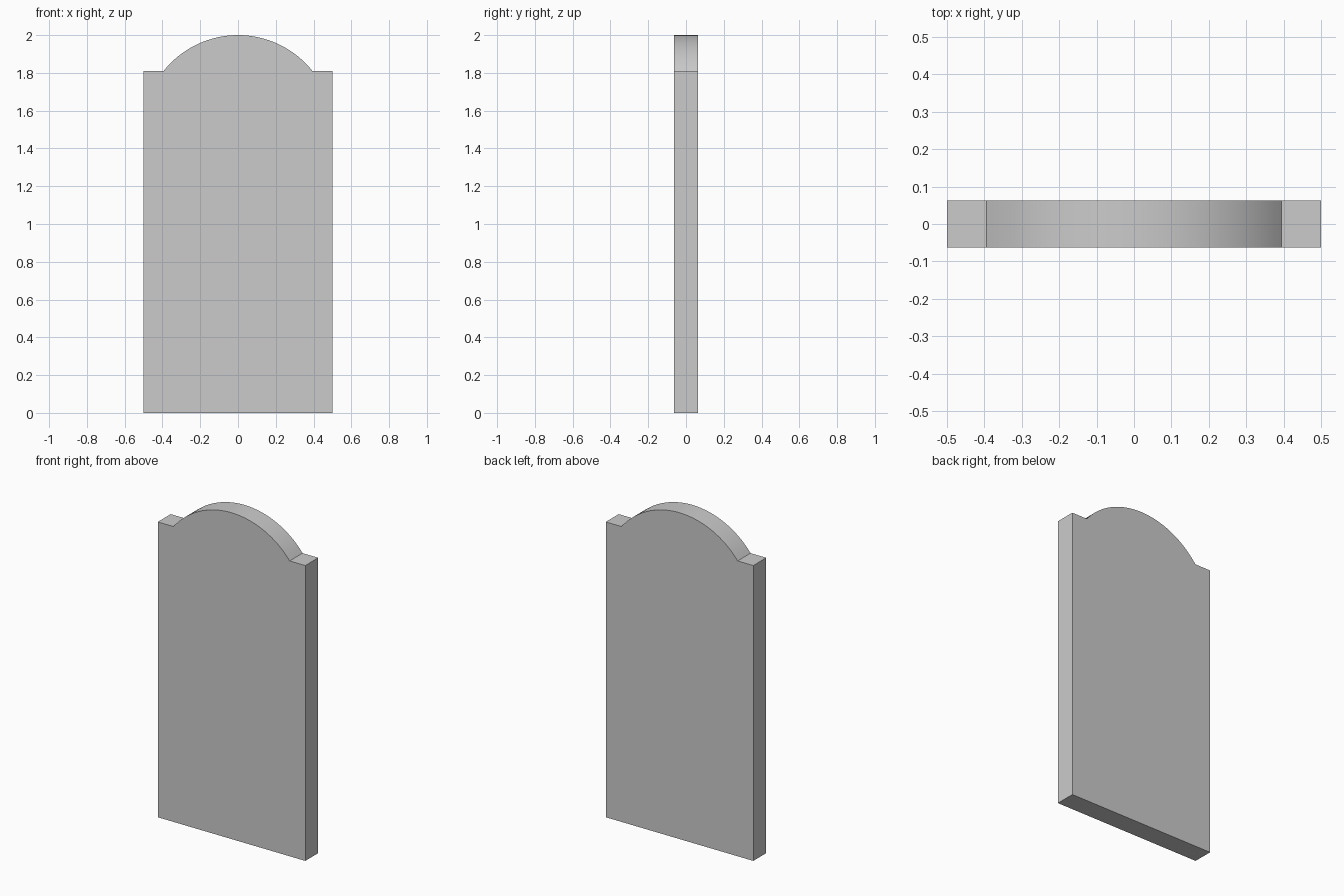
import bpy, bmesh, math

if "Cube" in bpy.data.objects:
    bpy.data.objects.remove(bpy.data.objects["Cube"])

HALF_W, HALF_D = 0.5, 0.0625
SHOULDER, TOP, ARC_HALF = 1.81, 2.0, 0.394
SEGMENTS = 32

# Front outline: straight sides, flat shoulders and a circular crown
rise = TOP - SHOULDER
radius = (ARC_HALF ** 2 + rise ** 2) / (2 * rise)
sweep = math.asin(ARC_HALF / radius)
outline = [(-HALF_W, 0), (HALF_W, 0), (HALF_W, SHOULDER)]
for i in range(SEGMENTS + 1):
    a = sweep * (1 - 2 * i / SEGMENTS)
    outline.append((radius * math.sin(a), TOP - radius + radius * math.cos(a)))
outline.append((-HALF_W, SHOULDER))

# Extrude the outline through the slab's thickness
bm = bmesh.new()
face = bm.faces.new([bm.verts.new((x, -HALF_D, z)) for x, z in outline])
result = bmesh.ops.extrude_face_region(bm, geom=[face], use_keep_orig=True)
back = [g for g in result["geom"] if isinstance(g, bmesh.types.BMVert)]
bmesh.ops.translate(bm, verts=back, vec=(0, 2 * HALF_D, 0))
bmesh.ops.recalc_face_normals(bm, faces=bm.faces)

mesh = bpy.data.meshes.new("arched_slab")
bm.to_mesh(mesh)
bm.free()
slab = bpy.data.objects.new("arched_slab", mesh)
bpy.context.collection.objects.link(slab)

# Smooth crown, crisp edges everywhere else
bpy.context.view_layer.objects.active = slab
slab.select_set(True)
bpy.ops.object.shade_smooth_by_angle(angle=math.radians(30))
